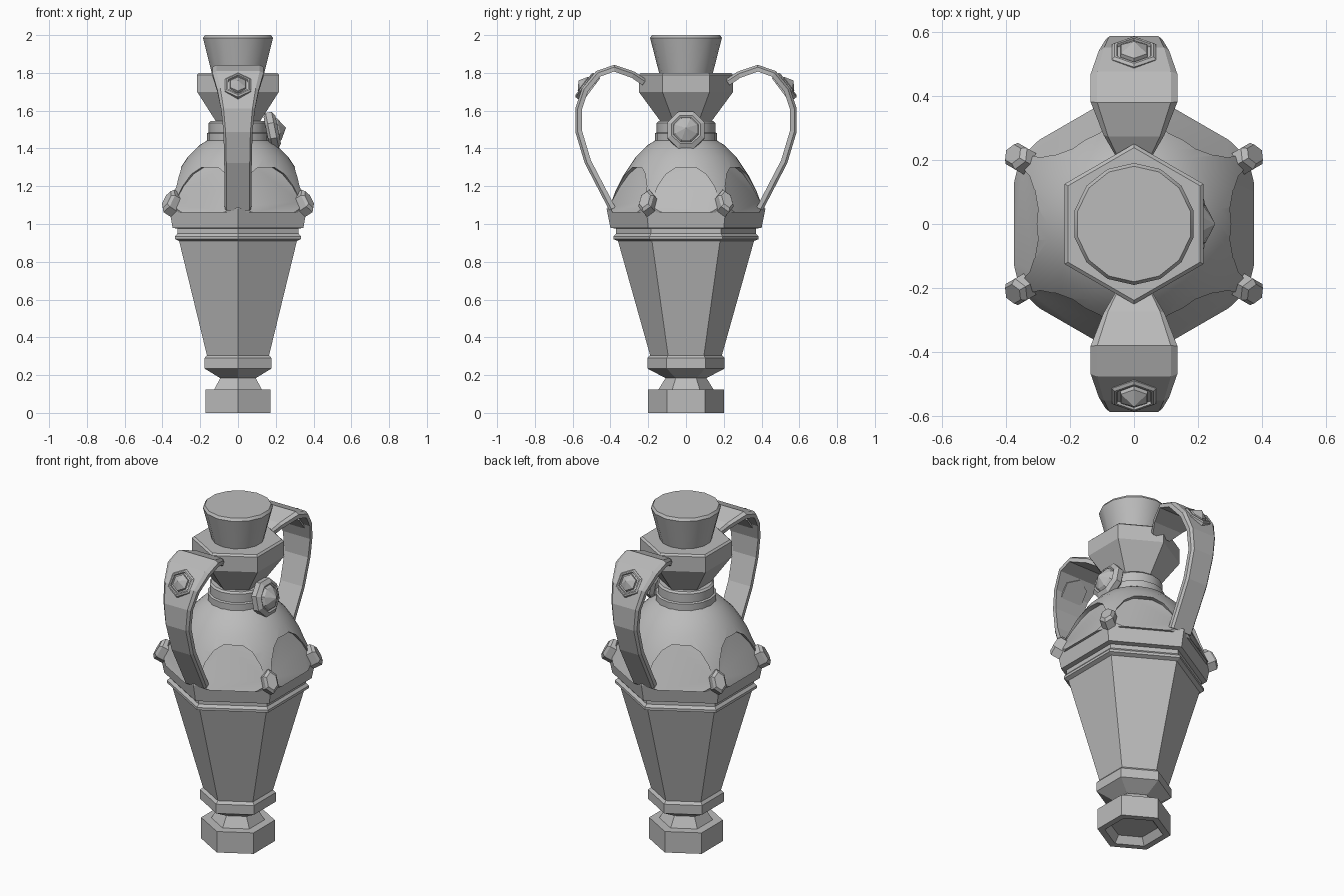
import bpy, bmesh, math
from mathutils import Vector, Matrix

old = bpy.data.objects.get("Cube")
if old:
    bpy.data.objects.remove(old)

stone = bpy.data.materials.new("grey stone")
stone.use_nodes = True
GREY = (0.5, 0.5, 0.5, 1)
stone.diffuse_color = GREY
stone.node_tree.nodes["Principled BSDF"].inputs["Base Color"].default_value = GREY


def loft(name, rings, smooth=False, matrix=None):
    """Skin a list of equal-length point rings, capping both ends."""
    bm = bmesh.new()
    loops = [[bm.verts.new(p) for p in ring] for ring in rings]
    n = len(loops[0])
    for a, b in zip(loops, loops[1:]):
        for i in range(n):
            j = (i + 1) % n
            bm.faces.new((a[i], a[j], b[j], b[i]))
    bm.faces.new(loops[0][::-1])
    bm.faces.new(loops[-1])
    bmesh.ops.remove_doubles(bm, verts=bm.verts, dist=1e-5)
    bmesh.ops.recalc_face_normals(bm, faces=bm.faces)
    if matrix:
        bm.transform(matrix)
    mesh = bpy.data.meshes.new(name)
    bm.to_mesh(mesh)
    bm.free()
    mesh.materials.append(stone)
    ob = bpy.data.objects.new(name, mesh)
    bpy.context.collection.objects.link(ob)
    if smooth:
        soften(ob)
    return ob


def soften(ob):
    bpy.ops.object.select_all(action="DESELECT")
    ob.select_set(True)
    bpy.context.view_layer.objects.active = ob
    bpy.ops.object.shade_smooth_by_angle(angle=math.radians(35))


def turned(name, profile, sides=6, smooth=False, matrix=None, stretch=1):
    """Turn a (radius, height) profile with a corner on the y axis."""
    angles = [math.pi / 2 + math.tau * i / sides for i in range(sides)]
    rings = [[(r * math.cos(a), r * stretch * math.sin(a), z) for a in angles]
             for r, z in profile]
    return loft(name, rings, smooth, matrix)


def facing(pos, normal):
    """Place a part at pos with its z axis along normal and y axis upward."""
    return Matrix.Translation(pos) @ Vector(normal).to_track_quat("Z", "Y").to_matrix().to_4x4()


def upright(pos, normal):
    """Place a part at pos, z along normal, y up the slope."""
    z = Vector(normal).normalized()
    x = Vector((0, 0, 1)).cross(z).normalized()
    y = z.cross(x)
    return Matrix.Translation(pos) @ Matrix((x, y, z)).transposed().to_4x4()


# Hexagonal foot, hollow underneath
turned("foot", [(0.13, 0.04), (0.16, 0), (0.2, 0), (0.2, 0.125), (0.145, 0.125),
                (0.105, 0.19), (0.12, 0.19)])

# Hexagonal body with its lower collar, waist rings and shoulder
turned("body", [(0.11, 0.185), (0.205, 0.235), (0.205, 0.29), (0.19, 0.305),
                (0.36, 0.91), (0.385, 0.92), (0.385, 0.935), (0.37, 0.95),
                (0.37, 0.975), (0.4, 0.98), (0.42, 1.08), (0.412, 1.095)])

# Round dome, with an arched panel sunk above each shoulder side
dome = turned("dome", [(0.395, 1.06), (0.405, 1.09), (0.375, 1.17), (0.33, 1.26),
                       (0.27, 1.35), (0.2, 1.42), (0.15, 1.45), (0.14, 1.5)], 36)
arch = [(-0.18, 1.0), (-0.18, 1.12), (-0.15, 1.2), (-0.105, 1.265), (-0.05, 1.3)]
arch += [(-y, z) for y, z in arch[::-1]]
for k in range(6):
    inner = [(0.362 - 0.43 * (z - 1.09), y, z) for y, z in arch]
    outer = [(0.6, y, z) for y, z in arch]
    cutter = loft("arch_cutter", [inner, outer], matrix=Matrix.Rotation(k * math.pi / 3, 4, "Z"))
    cutter.hide_render = True
    mod = dome.modifiers.new("arch", "BOOLEAN")
    mod.operation, mod.solver, mod.object = "DIFFERENCE", "EXACT", cutter
    bpy.context.view_layer.objects.active = dome
    bpy.ops.object.modifier_apply(modifier=mod.name)
    bpy.data.objects.remove(cutter)
soften(dome)

# Neck rings, hexagonal collar and round cup
turned("neck_rings", [(0.15, 1.425), (0.165, 1.435), (0.165, 1.48), (0.155, 1.485),
                      (0.155, 1.535), (0.145, 1.545)], 16, True)
turned("collar", [(0.125, 1.53), (0.25, 1.7), (0.25, 1.79), (0.238, 1.8)])
turned("cup", [(0.14, 1.79), (0.19, 1.985), (0.18, 2)], 14, True)

# Handles: (y, z, half width) along the strap
strap = [(0.22, 1.75, 0.06), (0.28, 1.79, 0.095), (0.38, 1.825, 0.135),
         (0.465, 1.795, 0.135), (0.535, 1.71, 0.11), (0.568, 1.61, 0.09),
         (0.568, 1.49, 0.077), (0.52, 1.33, 0.073), (0.39, 1.08, 0.07)]
rings = []
for i, (y, z, w) in enumerate(strap):
    a, b = strap[max(i - 1, 0)], strap[min(i + 1, len(strap) - 1)]
    n = Vector((0, a[1] - b[1], b[0] - a[0])).normalized() * 0.018
    p = Vector((0, y, z))
    side = Vector((w, 0, 0))
    rings.append([p - n - side, p - n + side, p + n * 0.3 + side,
                  p + n + side * 0.85, p + n - side * 0.85, p + n * 0.3 - side])

jewel = [(0.08, -0.03), (0.08, 0.015), (0.07, 0.022), (0.062, 0.022), (0.058, 0.008),
         (0.05, 0.008), (0.047, 0.025), (0, 0.055)]
for s, word in ((-1, "front"), (1, "back")):
    turn = Matrix.Rotation(0 if s > 0 else math.pi, 4, "Z")
    loft(word + "_handle", rings, matrix=turn)
    turned(word + "_handle_jewel", jewel, matrix=turn @ upright((0, 0.525, 1.727), (0, 0.8, 0.6)))

# Elongated studs on the four side corners of the shoulder
for k in (30, 150, 210, 330):
    a = math.radians(k)
    c, s = math.cos(a), math.sin(a)
    turned("shoulder_stud", [(0.044, -0.05), (0.044, 0.015), (0.032, 0.03)], stretch=1.55,
           matrix=upright((0.41 * c, 0.41 * s, 1.115), (c, s, 0.55)))

# Medallion on the left of the neck
turned("medallion", [(0.085, -0.035), (0.107, -0.02), (0.107, 0.012), (0.082, 0.028),
                     (0.072, 0.022), (0.062, 0.035), (0, 0.07)], 8,
       matrix=upright((0.185, 0, 1.495), (1, 0, 0.2)) @ Matrix.Rotation(math.pi / 8, 4, "Z"))
